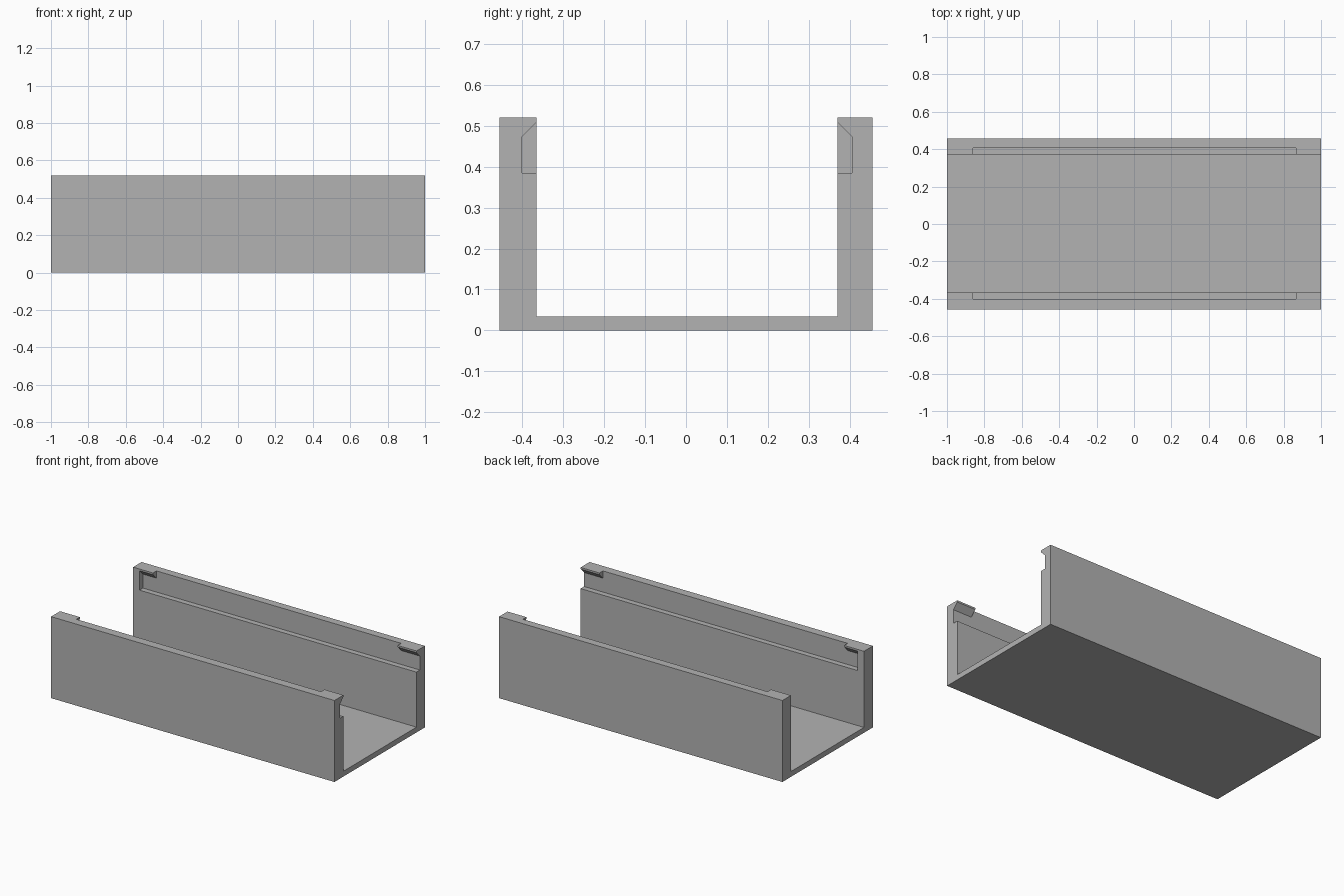
import bpy
import bmesh

cube = bpy.data.objects.get("Cube")
if cube:
    bpy.data.objects.remove(cube, do_unlink=True)

HALF_Y, HEIGHT, FLOOR = 0.456, 0.52, 0.034
INNER = {-1: 0.366, 1: 0.371}      # inner wall face on each side
GROOVE = 0.035                     # groove depth into the wall

grey = bpy.data.materials.new("plain grey")
grey.use_nodes = True
grey.diffuse_color = (0.45, 0.45, 0.45, 1)
grey.node_tree.nodes["Principled BSDF"].inputs["Base Color"].default_value = (0.45, 0.45, 0.45, 1)


def prism(name, profile, x0, x1):
    """Extrude a (y, z) profile along x."""
    bm = bmesh.new()
    face = bm.faces.new([bm.verts.new((x0, y, z)) for y, z in profile])
    out = bmesh.ops.extrude_face_region(bm, geom=[face])
    verts = [v for v in out["geom"] if isinstance(v, bmesh.types.BMVert)]
    bmesh.ops.translate(bm, verts=verts, vec=(x1 - x0, 0, 0))
    bmesh.ops.recalc_face_normals(bm, faces=bm.faces)
    mesh = bpy.data.meshes.new(name)
    bm.to_mesh(mesh)
    bm.free()
    mesh.materials.append(grey)
    obj = bpy.data.objects.new(name, mesh)
    bpy.context.collection.objects.link(obj)
    return obj


def cut(target, cutter):
    """Subtract the cutter, then discard it."""
    cutter.hide_render = True
    mod = target.modifiers.new("cut", "BOOLEAN")
    mod.operation = "DIFFERENCE"
    mod.solver = "EXACT"
    mod.object = cutter
    bpy.context.view_layer.objects.active = target
    bpy.ops.object.modifier_apply(modifier=mod.name)
    bpy.data.objects.remove(cutter, do_unlink=True)


# U-shaped channel
left, right = -INNER[-1], INNER[1]
channel = prism("channel_body", [
    (-HALF_Y, 0), (HALF_Y, 0), (HALF_Y, HEIGHT), (right, HEIGHT),
    (right, FLOOR), (left, FLOOR), (left, HEIGHT), (-HALF_Y, HEIGHT)], -1, 1)

for side, inner in INNER.items():
    back, clear = inner + GROOVE, inner - 0.03
    # Lid groove with sloped top, closed at one end and open at the other
    groove = [(back, 0.385), (back, 0.474), (clear, 0.539), (clear, 0.385)]
    cut(channel, prism("groove_cutter", [(side * y, z) for y, z in groove], -0.955, 1.1))
    # Open top between the end tabs
    slot = [(back, 0.43), (back, 0.6), (clear, 0.6), (clear, 0.43)]
    cut(channel, prism("slot_cutter", [(side * y, z) for y, z in slot], -0.86, 0.867))
